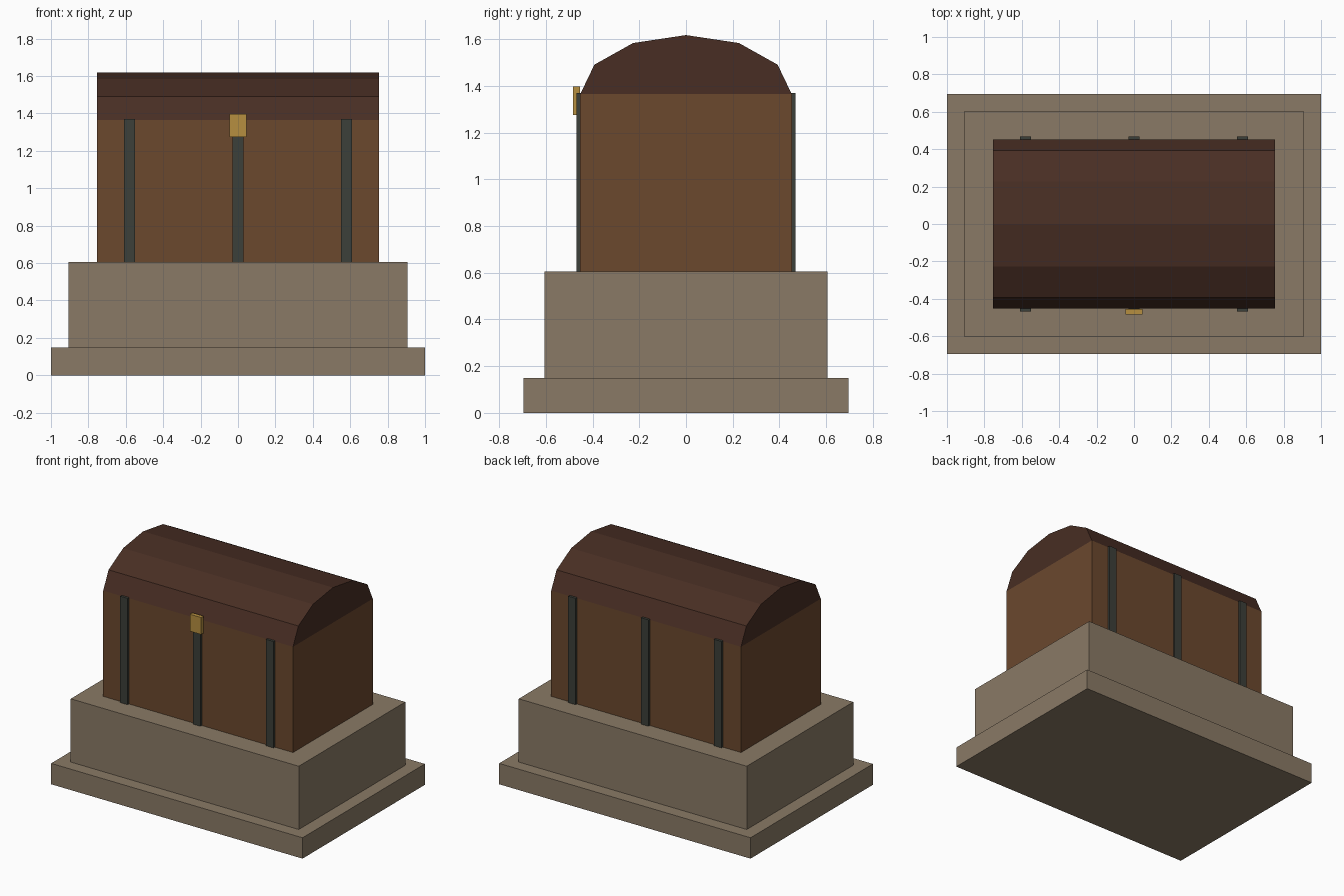
import bpy, bmesh, math

if "Cube" in bpy.data.objects:
    bpy.data.objects.remove(bpy.data.objects["Cube"])


def material(name, rgb):
    m = bpy.data.materials.new(name)
    m.diffuse_color = (*rgb, 1)
    m.use_nodes = True
    m.node_tree.nodes["Principled BSDF"].inputs["Base Color"].default_value = m.diffuse_color
    return m


STONE = material("stone", (0.254, 0.195, 0.133))
WOOD = material("brown wood", (0.147, 0.065, 0.027))
DARK_WOOD = material("dark wood", (0.065, 0.027, 0.017))
IRON = material("dark iron", (0.045, 0.050, 0.041))
BRASS = material("brass", (0.468, 0.275, 0.051))


def prism(name, profile, half_x, mat, x=0.0):
    """Extrude a (y, z) outline along x, centred on x."""
    bm = bmesh.new()
    face = bm.faces.new([bm.verts.new((x - half_x, y, z)) for y, z in profile])
    ext = bmesh.ops.extrude_face_region(bm, geom=[face])["geom"]
    bmesh.ops.translate(bm, vec=(2 * half_x, 0, 0),
                        verts=[v for v in ext if isinstance(v, bmesh.types.BMVert)])
    bmesh.ops.recalc_face_normals(bm, faces=bm.faces)
    mesh = bpy.data.meshes.new(name)
    bm.to_mesh(mesh)
    bm.free()
    mesh.materials.append(mat)
    bpy.context.collection.objects.link(bpy.data.objects.new(name, mesh))


def box(name, half_x, y0, y1, z0, z1, mat, x=0.0):
    prism(name, [(y0, z0), (y1, z0), (y1, z1), (y0, z1)], half_x, mat, x)


# Stepped stone pedestal
box("pedestal_base", 1.0, -0.695, 0.695, 0, 0.15, STONE)
box("pedestal_block", 0.907, -0.605, 0.605, 0.15, 0.605, STONE)

# Chest body and six-sided arched lid
box("chest_body", 0.755, -0.453, 0.453, 0.605, 1.365, WOOD)
arch = [(0.453 * math.cos(i * math.pi / 6), 1.365 + 0.253 * math.sin(i * math.pi / 6))
        for i in range(7)]
prism("chest_lid", arch, 0.755, DARK_WOOD)

# Iron straps on front and back
for x in (-0.58, 0, 0.58):
    box("front_strap", 0.03, -0.468, -0.448, 0.605, 1.37, IRON, x)
    box("back_strap", 0.03, 0.448, 0.468, 0.605, 1.37, IRON, x)

# Brass latch
box("latch", 0.045, -0.483, -0.455, 1.275, 1.397, BRASS)
